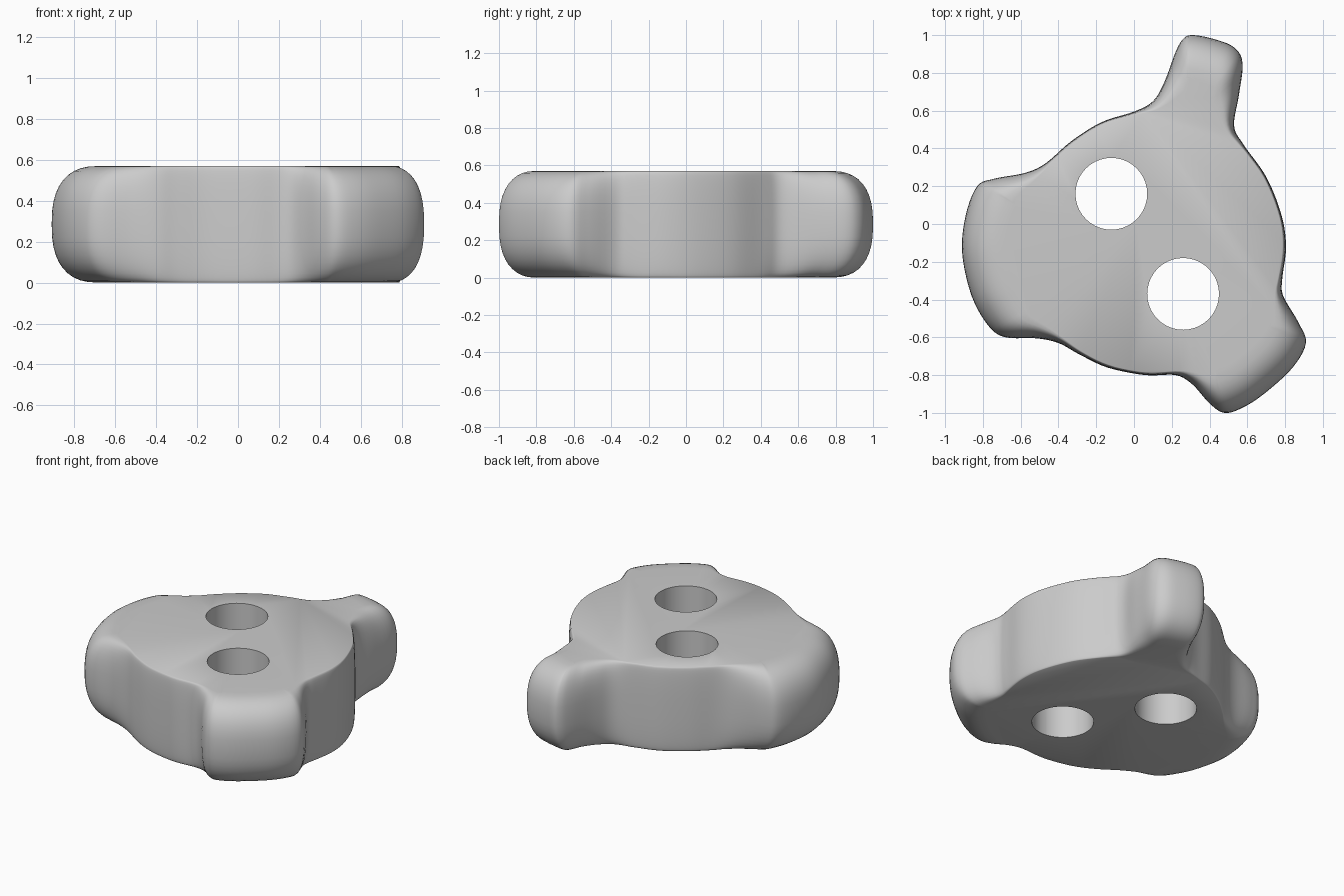
import bpy, bmesh, math
from mathutils import Vector

cube = bpy.data.objects.get("Cube")
if cube:
    bpy.data.objects.remove(cube, do_unlink=True)

HEIGHT = 0.57
CENTRE = Vector((0.1, -0.1))
DISC_RADIUS = 0.7

# Outline of the disc and its three lobes, clockwise from the narrow lobe
OUTLINE = [
    (.31, 1), (.42, .98), (.53, .935), (.575, .85), (.555, .68), (.53, .52), (.58, .42),
    (.7, .25), (.78, .05), (.805, -.12), (.785, -.29), (.79, -.38), (.87, -.52),
    (.91, -.63), (.84, -.76), (.7, -.89), (.58, -.97), (.48, -1), (.4, -.95),
    (.31, -.85), (.22, -.8), (.06, -.8), (-.14, -.76), (-.29, -.69), (-.4, -.63),
    (-.52, -.605), (-.68, -.6), (-.77, -.54), (-.86, -.38), (-.91, -.15),
    (-.89, .05), (-.83, .2), (-.74, .24), (-.58, .27), (-.47, .32), (-.33, .44),
    (-.17, .54), (0, .595), (.1, .65), (.16, .75), (.22, .91), (.26, .98)]


def smooth_loop(points, steps):
    """Closed Catmull-Rom curve through the points."""
    pts = [Vector(p) for p in points]
    n = len(pts)
    loop = []
    for i in range(n):
        a, b, c, d = (pts[(i + k - 1) % n] for k in range(4))
        for s in range(steps):
            t = s / steps
            loop.append(0.5 * (2 * b + (c - a) * t + (2 * a - 5 * b + 4 * c - d) * t ** 2
                               + (3 * b - a - 3 * c + d) * t ** 3))
    return loop


def make_object(name, bm, material):
    bmesh.ops.recalc_face_normals(bm, faces=bm.faces)
    mesh = bpy.data.meshes.new(name)
    bm.to_mesh(mesh)
    bm.free()
    mesh.materials.append(material)
    obj = bpy.data.objects.new(name, mesh)
    bpy.context.collection.objects.link(obj)
    return obj


grey = bpy.data.materials.new("light_grey")
grey.use_nodes = True
grey.diffuse_color = (0.6, 0.6, 0.6, 1)
grey.node_tree.nodes["Principled BSDF"].inputs["Base Color"].default_value = grey.diffuse_color

# Lobed body: stacked loops, lobes rounded over while the disc wall stays upright
loop = smooth_loop(OUTLINE, 5)
count = len(loop)
bm = bmesh.new()
rings = []
LAYERS = 20
for k in range(LAYERS + 1):
    angle = math.pi * (k / LAYERS - 0.5)
    level = math.copysign(abs(math.sin(angle)) ** 0.8, angle)
    inset = 1 - abs(math.cos(angle)) ** 0.8
    ring = []
    for i, p in enumerate(loop):
        radial = p - CENTRE
        depth = min(0.23, 0.015 + 0.75 * max(0, radial.length - DISC_RADIUS))
        tangent = (loop[(i + 1) % count] - loop[i - 1]).normalized()
        outward = Vector((-tangent.y, tangent.x))
        q = p - depth * inset * (0.65 * radial.normalized() + 0.35 * outward)
        ring.append(bm.verts.new((q.x, q.y, HEIGHT / 2 * (1 + level))))
    rings.append(ring)
for low, high in zip(rings, rings[1:]):
    for i in range(count):
        j = (i + 1) % count
        bm.faces.new((low[i], low[j], high[j], high[i]))
bm.faces.new(rings[0])
bm.faces.new(rings[-1])
body = make_object("lobed_body", bm, grey)

# Two round through holes
for name, x, y in (("back_hole_cutter", -0.12, 0.16), ("front_hole_cutter", 0.26, -0.37)):
    bm = bmesh.new()
    bmesh.ops.create_cone(bm, cap_ends=True, segments=40, radius1=0.19, radius2=0.19, depth=2)
    bmesh.ops.translate(bm, verts=bm.verts, vec=(x, y, HEIGHT / 2))
    cutter = make_object(name, bm, grey)
    cutter.hide_render = True
    cutter.hide_set(True)
    cut = body.modifiers.new(name, 'BOOLEAN')
    cut.operation = 'DIFFERENCE'
    cut.solver = 'EXACT'
    cut.object = cutter

# Apply the cuts, remove the cutters, then shade
graph = bpy.context.evaluated_depsgraph_get()
body_mesh = bpy.data.meshes.new_from_object(body.evaluated_get(graph))
cutters = [m.object for m in body.modifiers]
body.modifiers.clear()
body.data = body_mesh
for cutter in cutters:
    bpy.data.objects.remove(cutter, do_unlink=True)
bpy.ops.object.select_all(action='DESELECT')
body.select_set(True)
bpy.context.view_layer.objects.active = body
bpy.ops.object.shade_smooth_by_angle(angle=math.radians(40))
